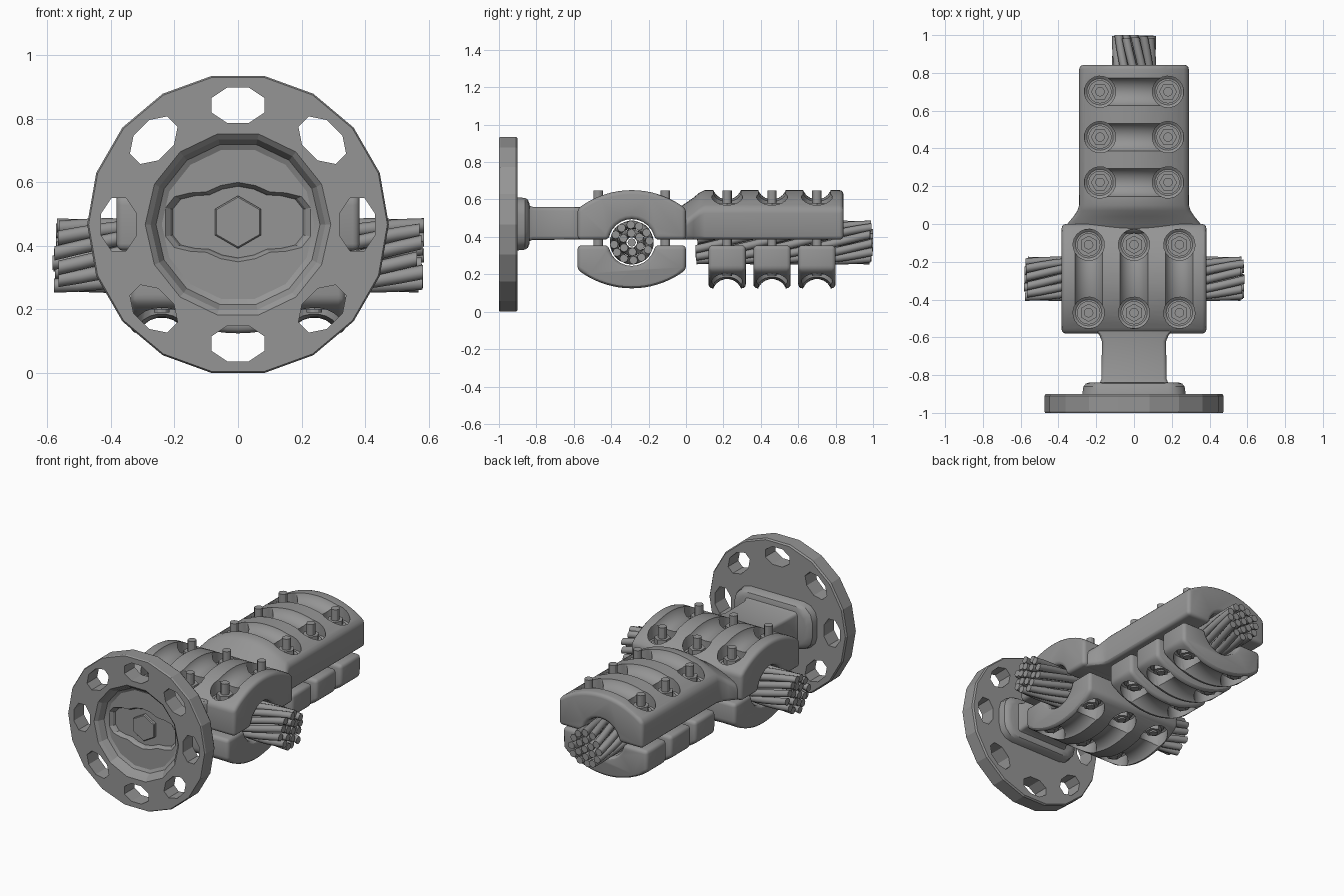
import bpy, bmesh, math, random
from mathutils import Vector as V

if "Cube" in bpy.data.objects:
    bpy.data.objects.remove(bpy.data.objects["Cube"])

random.seed(4)
steel = bpy.data.materials.new("grey_steel")
steel.diffuse_color = (0.3, 0.3, 0.3, 1)
steel.use_nodes = True
steel.node_tree.nodes["Principled BSDF"].inputs["Base Color"].default_value = steel.diffuse_color
ZC = 0.4675          # flange centre height
ARCH = 0.47          # arch radius of the clamps
MIRROR = 0.775       # lower clamps: z -> MIRROR - z


def add_loft(bm, rings):
    rows = [[bm.verts.new(p) for p in r] for r in rings]
    n = len(rows[0])
    for a, b in zip(rows, rows[1:]):
        for i in range(n):
            bm.faces.new((a[i], a[(i + 1) % n], b[(i + 1) % n], b[i]))
    bm.faces.new(rows[0][::-1])
    bm.faces.new(rows[-1])


def make(name, bm):
    bmesh.ops.recalc_face_normals(bm, faces=bm.faces)
    me = bpy.data.meshes.new(name)
    bm.to_mesh(me)
    bm.free()
    me.materials.append(steel)
    ob = bpy.data.objects.new(name, me)
    bpy.context.collection.objects.link(ob)
    return ob


def finish(ob, bevel=0, cutter=None, angle=30):
    bpy.ops.object.select_all(action='DESELECT')
    bpy.context.view_layer.objects.active = ob
    ob.select_set(True)
    if bevel:
        m = ob.modifiers.new("round", 'BEVEL')
        m.width, m.segments = bevel, 3
        m.limit_method, m.angle_limit = 'ANGLE', math.radians(40)
        bpy.ops.object.modifier_apply(modifier=m.name)
    if cutter:
        cutter.hide_render = True
        m = ob.modifiers.new("cut", 'BOOLEAN')
        m.operation, m.solver, m.object = 'DIFFERENCE', 'EXACT', cutter
        m.use_self = True
        bpy.ops.object.modifier_apply(modifier=m.name)
        bpy.data.objects.remove(cutter)
    bpy.ops.object.shade_smooth_by_angle(angle=math.radians(angle))


def circle(r, n, off=0.0):
    return [(r * math.cos(math.tau * (i + off) / n), r * math.sin(math.tau * (i + off) / n)) for i in range(n)]


def xz(pts, y, s=1.0, z0=ZC):
    return [V((x * s, y, z0 + z * s)) for x, z in pts]


def rounded(hx, hz, r):
    return [(sx * (hx - r) + r * math.cos(a), sz * (hz - r) + r * math.sin(a))
            for k, (sx, sz) in enumerate(((1, 1), (-1, 1), (-1, -1), (1, -1)))
            for a in [math.pi / 2 * (k + j / 3) for j in range(4)]]


# round flange with eight holes, round recess and oval recess
bm = bmesh.new()
disc = circle(ZC / math.cos(math.pi / 18), 18)
add_loft(bm, [xz(disc, y, s) for y, s in ((-1, .99), (-.992, 1), (-.91, 1), (-.9, .985))])
flange = make("flange", bm)
bm = bmesh.new()
for k in range(8):
    a = k * math.pi / 4
    hole = [(.375 * math.cos(a) + p * .06 * math.cos(a) - q * .09 * math.sin(a),
             .375 * math.sin(a) + p * .06 * math.sin(a) + q * .09 * math.cos(a)) for p, q in circle(1, 8, .5)]
    add_loft(bm, [xz(hole, -1.1), xz(hole, -.8)])
add_loft(bm, [xz(circle(r, 14), y) for y, r in ((-1.02, .294), (-1, .292), (-.985, .275), (-.95, .258), (-.94, .24))])
quarter = [(.228, .045), (.2, .08), (.15, .092), (.1, .095), (.055, .115), (0, .125)]
half = quarter + [(-x, z) for x, z in quarter[-2::-1]]
oval = half + [(-x, -z) for x, z in half]
add_loft(bm, [xz(oval, y, s, .475) for y, s in ((-.96, 1), (-.94, 1), (-.925, .93), (-.905, .89))])
finish(flange, cutter=make("flange_cutter", bm), angle=15)

# hexagon head in the oval recess
bm = bmesh.new()
hexa = circle(.083, 6, .5)
add_loft(bm, [xz(hexa, -.89, 1, .475), xz(hexa, -.925, 1, .475), xz(hexa, -.93, .94, .475)])
finish(make("flange_bolt", bm), angle=15)

# stepped boss and neck behind the flange
bm = bmesh.new()
add_loft(bm, [xz(rounded(hx, hz, .09), y, 1, .47) for y, hx, hz in
              ((-.91, .275, .143), (-.86, .268, .138), (-.845, .255, .128), (-.838, .235, .11))])
finish(make("flange_boss", bm))
bm = bmesh.new()
add_loft(bm, [xz(rounded(hx, hz, .02), y, 1, .4725) for y, hx, hz in
              ((-.85, .185, .1), (-.82, .172, .088), (-.62, .17, .0875), (-.59, .183, .0875), (-.55, .215, .0875))])
finish(make("neck", bm))


# clamp space: u across the cable, v along it
def across(u, v, z):      # clamp on the cable running along x
    return V((v, u - .29, z))


def along(u, v, z):       # clamp on the cable running along y
    return V((u, v, z))


def profile(hu, top, zb, zc, r=.125):
    c, e = top - ARCH, math.asin(min(.29 / ARCH, .99))
    pts = [(hu * math.sin(e * t / 9) / math.sin(e), c + ARCH * math.cos(e * t / 9)) for t in range(-9, 10)]
    a0 = math.asin((zb - zc) / r)
    arc = [a0 + (math.pi - 2 * a0) * i / 12 for i in range(13)]
    return pts + [(hu, zb)] + [(r * math.cos(a), zc + r * math.sin(a)) for a in arc] + [(-hu, zb)]


def clamp(name, place, sections, slots, lower=False):
    flip = (lambda z: MIRROR - z) if lower else (lambda z: z)
    zb, zc = (.42, .405) if lower else (.385, .37)
    bm = bmesh.new()
    add_loft(bm, [[place(u, v, flip(z)) for u, z in profile(hu, top, zb, zc)] for v, hu, top in sections])
    body = make(name, bm)
    # scalloped slot following the arch, with a round pocket at each bolt
    bm = bmesh.new()
    for s in slots:
        rings = []
        for i in range(-7, 8):
            a = .4 * i / 7
            rings.append([place((ARCH + .03 + p) * math.sin(a), s + q, flip(.18 + (ARCH + .03 + p) * math.cos(a)))
                          for p, q in circle(.08, 20, .5)])
        add_loft(bm, rings)
        for u0 in (-.18, .18):
            add_loft(bm, [[place(u0 + p, s + q, flip(z)) for p, q in circle(r, 20, .25)]
                          for z, r in ((.53, .07), (.54, .083), (.8, .083))])
    finish(body, .022, make(name + "_cutter", bm))


ROW_A = (-.24, 0, .24)
ROW_B = (.22, .46, .70)
clamp("upper_cross_clamp", across, [(-.383, .29, .65), (.383, .29, .65)], ROW_A)
clamp("lower_cross_clamp", across, [(-.338, .29, .65), (.338, .29, .65)], ROW_A, True)
clamp("upper_long_clamp", along, [(-.05, .372, .55), (-.01, .362, .575), (.04, .32, .61), (.07, .3, .635),
                                  (.1, .29, .65), (.842, .29, .65)], ROW_B)
for i, s in enumerate(ROW_B):
    clamp(f"lower_long_clamp_{i + 1}", along, [(s - .1, .29, .65), (s + .1, .29, .65)], [s], True)


# bolts with washers, nuts and lower heads
def bolts(name, place, row):
    bm = bmesh.new()
    for s in row:
        for u0 in (-.18, .18):
            for r, n, z0, z1 in ((.025, 12, .19, .648), (.062, 16, .525, .545), (.048, 6, .54, .58),
                                 (.062, 16, .23, .25), (.048, 6, .2, .235)):
                add_loft(bm, [[place(u0 + p, s + q, z) for p, q in circle(r, n)] for z in (z0, z1)])
    finish(make(name, bm))


bolts("cross_clamp_bolts", across, ROW_A)
bolts("long_clamp_bolts", along, ROW_B)


# twisted wire cables: one core, six inner and twelve outer strands
def cable(name, t0, t1, place):
    bm = bmesh.new()
    for count, rad in ((1, 0), (6, .05), (12, .095)):
        for k in range(count):
            a, b = t0 + random.uniform(0, .025), t1 - random.uniform(0, .025) * (k > 0)
            rings = []
            for i in range(17):
                t = a + (b - a) * i / 16
                ang = 2.6 * t + math.tau * k / count
                rings.append([place(t, rad * math.cos(ang) + p, .37 + rad * math.sin(ang) + q)
                              for p, q in circle(.0225, 8)])
            add_loft(bm, rings)
    finish(make(name, bm), angle=50)


cable("cross_cable", -.585, .585, lambda t, w, z: V((t, -.29 - w, z)))
cable("long_cable", .05, 1.0, lambda t, w, z: V((w, t, z)))
